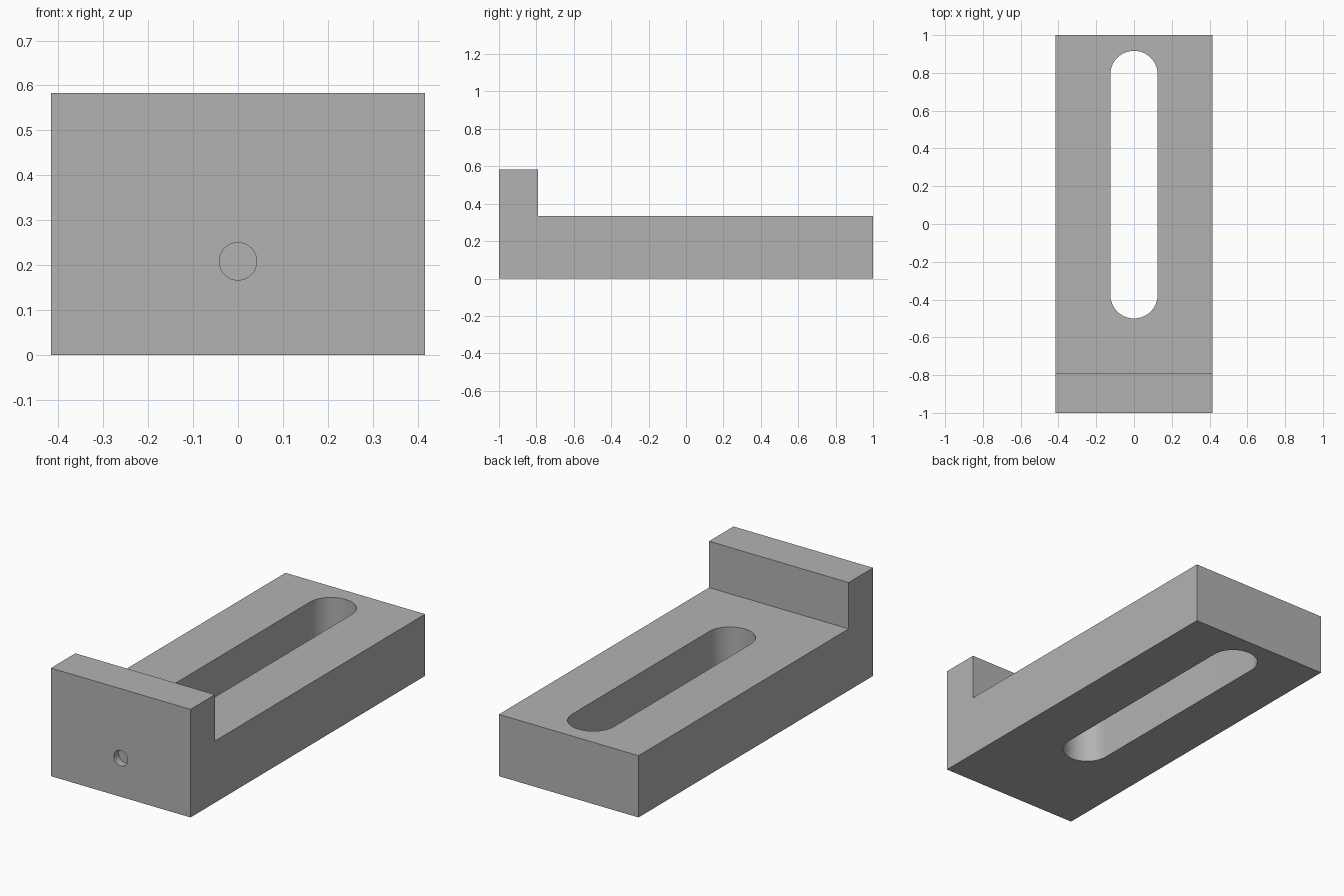
import bpy, bmesh, math
from mathutils import Matrix

if "Cube" in bpy.data.objects:
    bpy.data.objects.remove(bpy.data.objects["Cube"], do_unlink=True)

U = 1 / 24  # design module

grey = bpy.data.materials.new("plain grey")
grey.use_nodes = True
colour = (0.45, 0.45, 0.45, 1)
grey.diffuse_color = colour
grey.node_tree.nodes["Principled BSDF"].inputs["Base Color"].default_value = colour


def prism(name, outline, depth):
    """Extrude a closed outline of 3D points along the vector depth."""
    bm = bmesh.new()
    face = bm.faces.new([bm.verts.new(p) for p in outline])
    top = bmesh.ops.extrude_face_region(bm, geom=[face])["geom"]
    moved = [g for g in top if isinstance(g, bmesh.types.BMVert)]
    bmesh.ops.translate(bm, verts=moved, vec=depth)
    bmesh.ops.recalc_face_normals(bm, faces=bm.faces)
    mesh = bpy.data.meshes.new(name)
    bm.to_mesh(mesh)
    bm.free()
    mesh.materials.append(grey)
    obj = bpy.data.objects.new(name, mesh)
    bpy.context.collection.objects.link(obj)
    return obj


def arc(radius, start, end, steps):
    angles = [start + (end - start) * i / steps for i in range(steps + 1)]
    return [(radius * math.cos(a), radius * math.sin(a)) for a in angles]


# L-shaped block: long bed with a raised stop at the front
side = [(-24, 0), (24, 0), (24, 8), (-19, 8), (-19, 14), (-24, 14)]
block = prism("slotted_block", [(-10 * U, y * U, z * U) for y, z in side], (20 * U, 0, 0))

# Rounded slot through the bed
back = [(x, y + 19) for x, y in arc(3, 0, math.pi, 32)]
front = [(x, y - 9) for x, y in arc(3, math.pi, 2 * math.pi, 32)]
slot = prism("slot_cutter", [(x * U, y * U, -U) for x, y in back + front], (0, 0, 10 * U))

# Shallow round hole in the front face
ring = arc(1, 0, 2 * math.pi, 48)[:-1]
hole = prism("hole_cutter", [(x * U, -25 * U, (z + 5) * U) for x, z in ring], (0, 2 * U, 0))

# Cut, then hide the cutters
for cutter in (slot, hole):
    cut = block.modifiers.new(cutter.name, "BOOLEAN")
    cut.operation = "DIFFERENCE"
    cut.solver = "EXACT"
    cut.object = cutter
bpy.ops.object.select_all(action="DESELECT")
bpy.context.view_layer.objects.active = block
block.select_set(True)
for cutter in (slot, hole):
    bpy.ops.object.modifier_apply(modifier=cutter.name)
    bpy.data.objects.remove(cutter, do_unlink=True)

bpy.ops.object.shade_smooth_by_angle(angle=math.radians(30))
